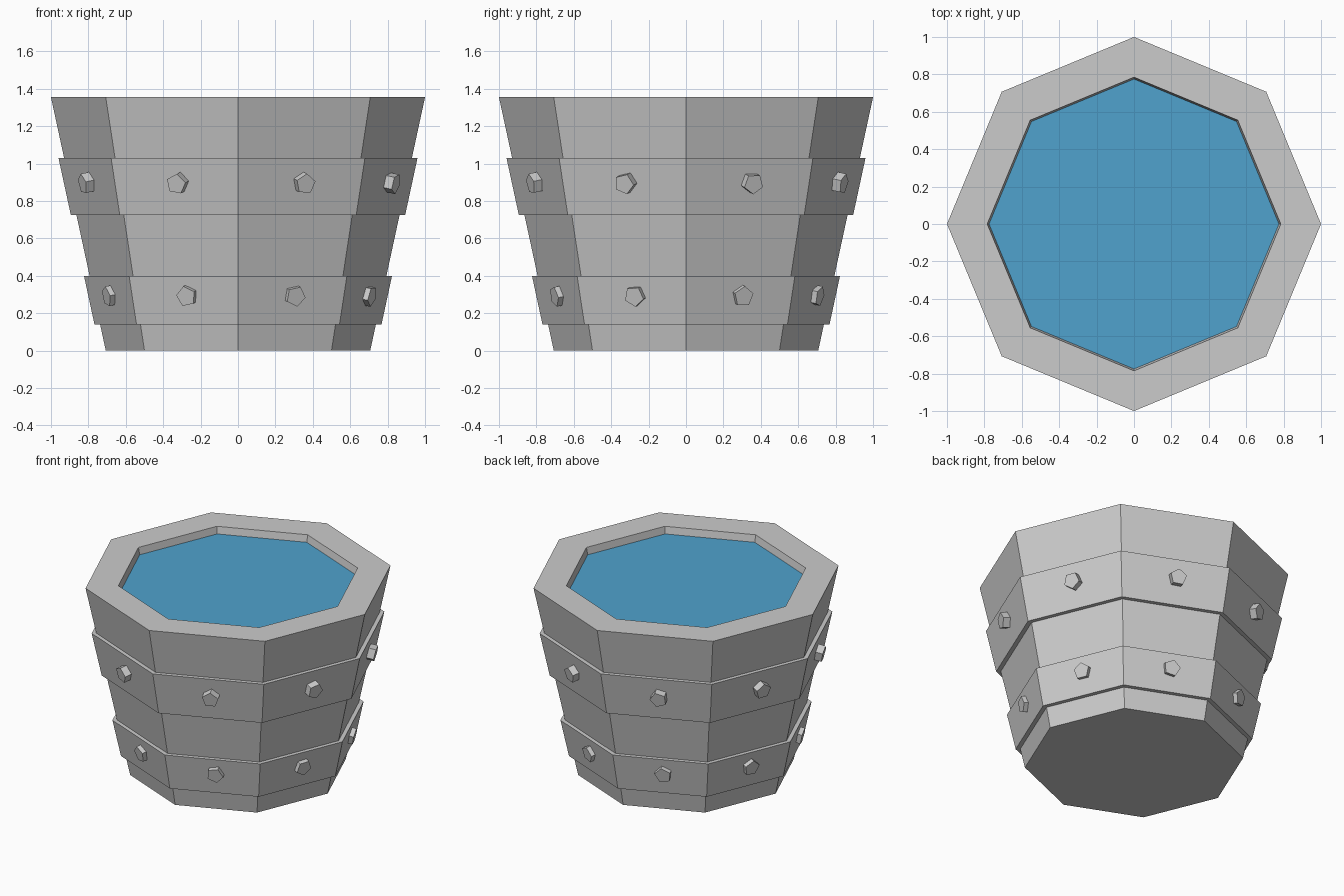
import bpy, bmesh, math, random
from mathutils import Matrix, Vector

if "Cube" in bpy.data.objects:
    bpy.data.objects.remove(bpy.data.objects["Cube"])

random.seed(4)
H, R0, R1 = 1.355, 0.707, 1.0
SLOPE = (R1 - R0) / H


def wall(z, offset=0.0):
    return R0 + SLOPE * z + offset


def finish(name, bm):
    bmesh.ops.recalc_face_normals(bm, faces=bm.faces)
    mesh = bpy.data.meshes.new(name)
    bm.to_mesh(mesh)
    bm.free()
    obj = bpy.data.objects.new(name, mesh)
    bpy.context.collection.objects.link(obj)
    return obj


def octagon_lathe(name, profile, closed=False, cap_start=False, cap_end=False):
    bm = bmesh.new()
    rings = [[bm.verts.new((r * math.cos(k * math.pi / 4), r * math.sin(k * math.pi / 4), z))
              for k in range(8)] for r, z in profile]
    pairs = list(zip(rings, rings[1:])) + ([(rings[-1], rings[0])] if closed else [])
    for a, b in pairs:
        for k in range(8):
            n = (k + 1) % 8
            bm.faces.new((a[k], a[n], b[n], b[k]))
    if cap_start:
        bm.faces.new(rings[0])
    if cap_end:
        bm.faces.new(rings[-1])
    return finish(name, bm)


# Tapered bucket with thick rim and shallow recess
WATER_Z = 1.305
octagon_lathe("bucket_body", [(R0, 0), (R1, H), (0.785, H), (0.775, WATER_Z)], cap_start=True)

# Water surface
water = octagon_lathe("water", [(0.775, WATER_Z)], cap_end=True)
if water.data.polygons[0].normal.z < 0:
    water.data.flip_normals()
blue = bpy.data.materials.new("water_blue")
blue.diffuse_color = (0.08, 0.36, 0.61, 1)
blue.use_nodes = True
blue.node_tree.nodes["Principled BSDF"].inputs["Base Color"].default_value = blue.diffuse_color
water.data.materials.append(blue)

# Hoops and their pentagonal studs: z range, stud height, stud protrusion
tilt = math.atan(SLOPE * math.cos(math.pi / 8))
for name, z0, z1, zs, depth in (("lower", 0.14, 0.40, 0.295, 0.03),
                                ("upper", 0.725, 1.03, 0.90, 0.048)):
    octagon_lathe(name + "_hoop", [(wall(z0), z0), (wall(z0, 0.03), z0),
                                   (wall(z1, 0.03), z1), (wall(z1), z1)], closed=True)
    bm = bmesh.new()
    sunk = 0.02
    for k in range(8):
        ang = math.radians(22.5 + 45 * k)
        out = Vector((math.cos(ang), math.sin(ang), 0))
        side = Vector((-math.sin(ang), math.cos(ang), 0))
        centre = out * wall(zs, 0.03) * math.cos(math.pi / 8) + side * 0.017 + Vector((0, 0, zs))
        m = (Matrix.Translation(centre) @ Matrix.Rotation(ang, 4, 'Z')
             @ Matrix.Rotation(math.pi / 2 + tilt, 4, 'Y')
             @ Matrix.Rotation(random.uniform(0, math.tau / 5), 4, 'Z')
             @ Matrix.Translation((0, 0, (depth - sunk) / 2)))
        bmesh.ops.create_cone(bm, cap_ends=True, segments=5, radius1=0.056, radius2=0.056,
                              depth=depth + sunk, matrix=m)
    finish(name + "_studs", bm)
